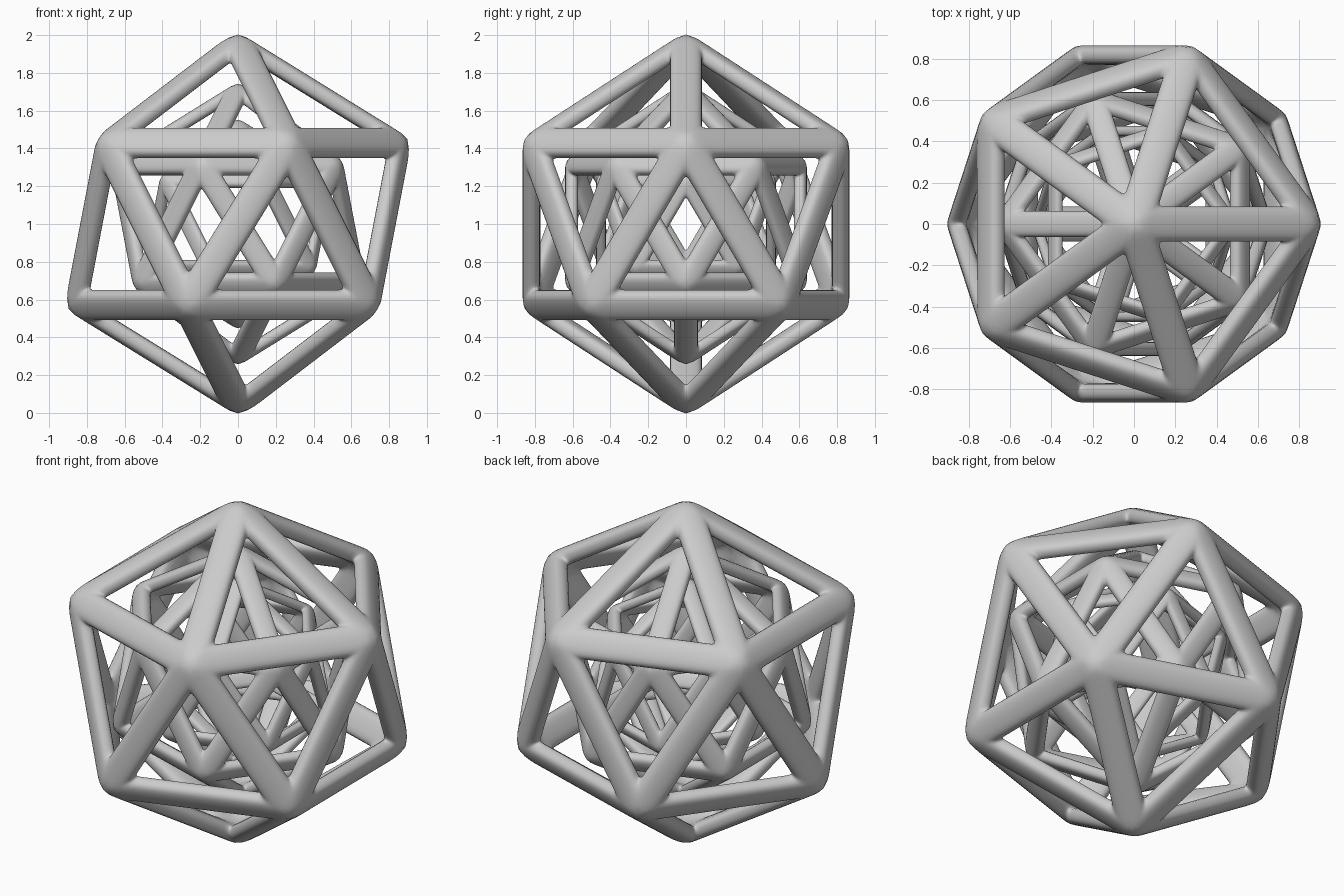
import bpy, bmesh, math
from itertools import combinations
from mathutils import Vector

if "Cube" in bpy.data.objects:
    bpy.data.objects.remove(bpy.data.objects["Cube"])

grey = bpy.data.materials.new("light_grey")
grey.diffuse_color = (0.6, 0.6, 0.6, 1)
grey.use_nodes = True
grey.node_tree.nodes["Principled BSDF"].inputs["Base Color"].default_value = grey.diffuse_color

# Unit icosahedron: two poles and two staggered rings of five
V = [Vector((0, 0, 1)), Vector((0, 0, -1))]
for k in range(5):
    for offset, side in ((0, 1), (36, -1)):
        a = math.radians(72 * k + offset)
        V.append(Vector((2 * math.cos(a), 2 * math.sin(a), side)) / math.sqrt(5))
FACES = [f for f in combinations(V, 3)
         if all((p - q).length < 1.1 for p, q in combinations(f, 2))]

# Half cross-section of a strut: (sideways, distance from centre)
PROFILE = [(0, .866), (.045, .862), (.076, .850), (.087, .825),
           (.084, .793), (.066, .773), (0, .770)]
STEPS = [0, .06, .16, .5, .84, .94, 1]


def on_mitre(u, v, mid, inward, along, corner, centre):
    """Point of a profile line where it meets the corner's mitre plane."""
    n = corner.cross(centre)
    p = mid * v + inward * u
    return p - along * (p.dot(n) / along.dot(n))


def frame(name, scale, turn):
    bm = bmesh.new()
    for f in FACES:
        centre = (f[0] + f[1] + f[2]) / 3
        for a, b in combinations(f, 2):
            mid = ((a + b) / 2).normalized()
            along = (b - a).normalized()
            inward = mid.cross(along)
            if inward.dot(centre) < 0:
                inward = -inward
            rows = []
            for u, v in PROFILE:
                p = on_mitre(u, v, mid, inward, along, a, centre)
                q = on_mitre(u, v, mid, inward, along, b, centre)
                rows.append([bm.verts.new(p.lerp(q, t) * scale) for t in STEPS])
            for r, s in zip(rows, rows[1:]):
                for i in range(len(STEPS) - 1):
                    bm.faces.new((r[i], r[i + 1], s[i + 1], s[i]))
    # Weld the half struts into one closed lattice
    bmesh.ops.remove_doubles(bm, verts=bm.verts[:], dist=1e-4)
    bmesh.ops.recalc_face_normals(bm, faces=bm.faces[:])
    for face in bm.faces:
        face.smooth = True
    me = bpy.data.meshes.new(name)
    bm.to_mesh(me)
    bm.free()
    me.materials.append(grey)
    ob = bpy.data.objects.new(name, me)
    ob.location.z = 1
    ob.rotation_euler.z = math.radians(turn)
    bpy.context.collection.objects.link(ob)
    ob.modifiers.new("rounding", 'SUBSURF').levels = 1
    ob.modifiers["rounding"].render_levels = 1


# Three nested frames, each turned half a step against the one around it
frame("outer_frame", 1.0, 0)
frame("middle_frame", 0.74, 180)
frame("inner_frame", 0.55, 0)
